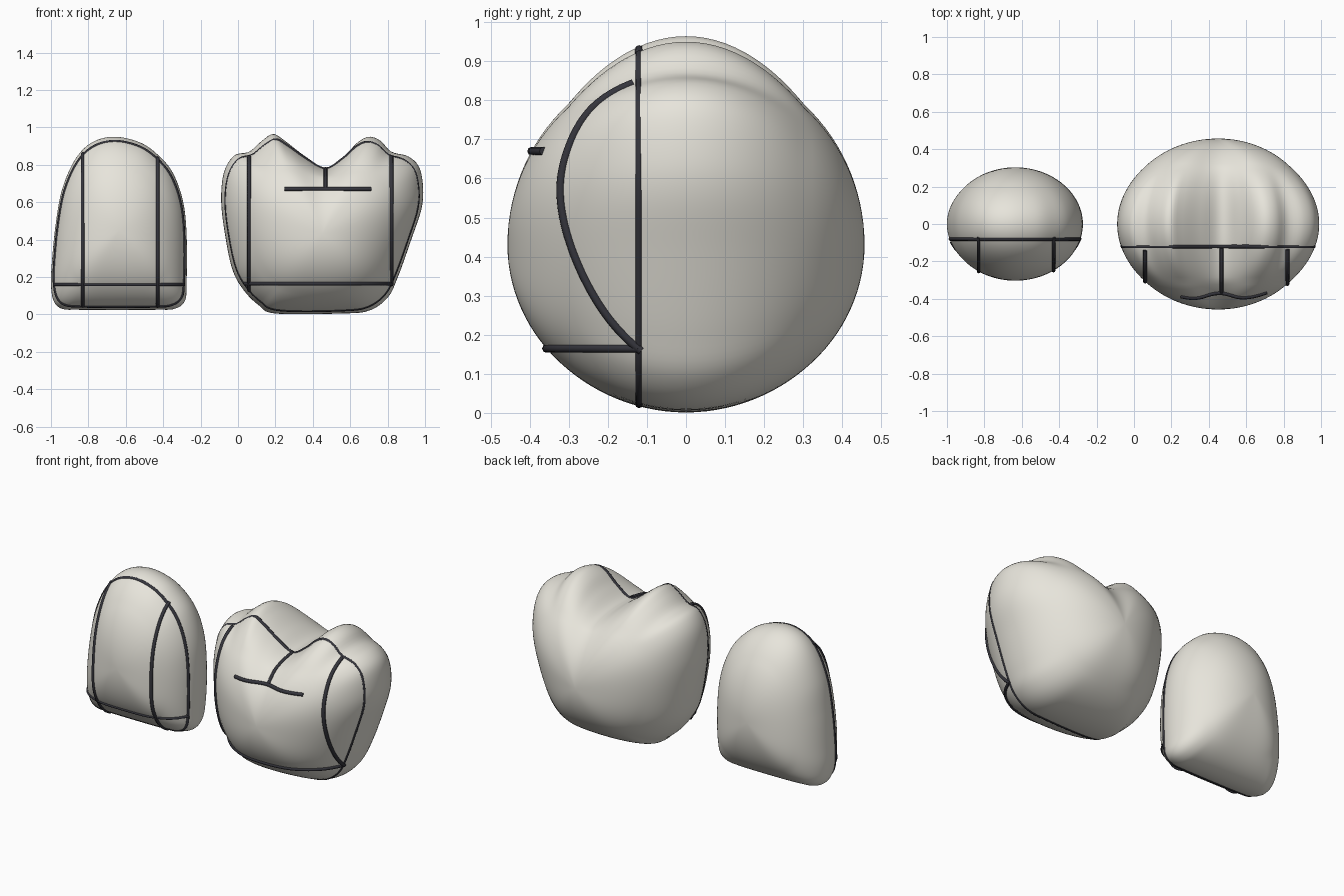
import bpy, bmesh
from math import sin, cos, pi, sqrt
from mathutils import Vector
from mathutils.bvhtree import BVHTree

if "Cube" in bpy.data.objects:
    bpy.data.objects.remove(bpy.data.objects["Cube"])

dark = bpy.data.materials.new("dark_line")
dark.diffuse_color = (0.035, 0.035, 0.045, 1)
dark.use_nodes = True
dark.node_tree.nodes["Principled BSDF"].inputs["Base Color"].default_value = dark.diffuse_color
enamel = bpy.data.materials.new("enamel")
enamel.diffuse_color = (0.8, 0.78, 0.71, 1)
enamel.use_nodes = True
enamel.node_tree.nodes["Principled BSDF"].inputs["Base Color"].default_value = enamel.diffuse_color


def closed_spline(pts, n=180):
    """Catmull-Rom through pts, resampled evenly by length."""
    P = [Vector(p) for p in pts]
    m, dense = len(P), []
    for i in range(m):
        a, b, c, d = P[i - 1], P[i], P[(i + 1) % m], P[(i + 2) % m]
        for k in range(12):
            t = k / 12
            dense.append(0.5 * (2 * b + (c - a) * t + (2 * a - 5 * b + 4 * c - d) * t * t
                                + (3 * b - a - 3 * c + d) * t ** 3))
    dense.append(dense[0])
    acc = [0]
    for p, q in zip(dense, dense[1:]):
        acc.append(acc[-1] + (q - p).length)
    out, j = [], 0
    for i in range(n):
        s = acc[-1] * i / n
        while acc[j + 1] < s:
            j += 1
        out.append(dense[j].lerp(dense[j + 1], (s - acc[j]) / max(acc[j + 1] - acc[j], 1e-9)))
    return out


def smooth_loop(loop, passes):
    for _ in range(passes):
        loop = [(loop[i - 1] + loop[i] * 2 + loop[(i + 1) % len(loop)]) / 4 for i in range(len(loop))]
    return loop


def tube(name, pts, radius, cyclic=False):
    cu = bpy.data.curves.new(name, 'CURVE')
    cu.dimensions = '3D'
    cu.bevel_depth, cu.bevel_resolution, cu.use_fill_caps = radius, 2, True
    sp = cu.splines.new('POLY')
    sp.points.add(len(pts) - 1)
    for p, co in zip(sp.points, pts):
        p.co = (*co, 1)
    sp.use_cyclic_u = cyclic
    ob = bpy.data.objects.new(name, cu)
    bpy.context.collection.objects.link(ob)
    cu.materials.append(dark)


def tooth(name, pts, centre, depth, seam_y, strokes):
    c = Vector(centre)
    outer = closed_spline(pts)
    soft = smooth_loop(outer, 90)

    def ring(y):
        r = sqrt(max(0, 1 - (y / depth) ** 2))
        w = min(1, (1 - r) * 4)
        return [Vector((q.x, y, q.y)) for q in
                (c + (o.lerp(s, w) - c) * r for o, s in zip(outer, soft))]

    # body: outline rings shrinking towards front and back poles
    bm = bmesh.new()
    R, n = 56, len(outer)
    rings = [[bm.verts.new(p) for p in ring(-depth * cos(pi * k / R))] for k in range(1, R)]
    for a, b in zip(rings, rings[1:]):
        for i in range(n):
            bm.faces.new((a[i], a[(i + 1) % n], b[(i + 1) % n], b[i]))
    for rg, y in ((rings[0], -depth), (rings[-1], depth)):
        pole = bm.verts.new((c.x, y, c.y))
        for i in range(n):
            bm.faces.new((rg[i], rg[(i + 1) % n], pole))
    bmesh.ops.recalc_face_normals(bm, faces=bm.faces)
    for f in bm.faces:
        f.smooth = True
    tree = BVHTree.FromBMesh(bm)
    me = bpy.data.meshes.new(name)
    bm.to_mesh(me)
    bm.free()
    me.materials.append(enamel)
    bpy.context.collection.objects.link(bpy.data.objects.new(name, me))

    # seam around the front half
    seam = [Vector((p.x + (c.x - p.x) * .015, p.y, p.z + (c.y - p.z) * .015)) for p in ring(seam_y)]
    tube(name + "_seam", seam, 0.011, True)

    # straight lines projected onto the front face
    for label, a, b, rad in strokes:
        line = []
        for k in range(61):
            q = Vector(a).lerp(Vector(b), k / 60)
            hit = tree.ray_cast(Vector((q.x, -2, q.y)), Vector((0, 1, 0)))[0]
            if hit and hit.y < seam_y + 0.01:
                line.append(hit)
        tube(name + "_" + label, line, rad)


tooth("molar", [
    (-.09, .61), (-.075, .76), (-.02, .85), (.06, .87), (.13, .93), (.19, .965), (.255, .925),
    (.36, .845), (.47, .785), (.57, .85), (.64, .92), (.70, .95), (.76, .93), (.82, .87),
    (.91, .845), (.97, .785), (.99, .67), (.98, .56), (.93, .41), (.855, .20), (.80, .09),
    (.70, .02), (.55, .005), (.2, .005), (.11, .05), (.03, .13), (-.03, .24), (-.07, .43)],
    (.45, .43), .457, -.12, [
    ("left_line", (.06, .03), (.06, .87), .011),
    ("right_line", (.82, .08), (.82, .87), .011),
    ("base_line", (-.02, .165), (.85, .165), .011),
    ("fissure", (.25, .67), (.71, .67), .011),
    ("fissure_stem", (.468, .67), (.468, .785), .010)])

tooth("incisor", [
    (-1, .16), (-.985, .07), (-.94, .03), (-.845, .025), (-.445, .025), (-.34, .03), (-.285, .07),
    (-.275, .16), (-.275, .43), (-.295, .61), (-.35, .76), (-.43, .855), (-.525, .92), (-.66, .95),
    (-.78, .92), (-.87, .83), (-.94, .67), (-.975, .48), (-.995, .28)],
    (-.635, .45), .303, -.08, [
    ("left_line", (-.83, .03), (-.83, .86), .010),
    ("right_line", (-.43, .03), (-.43, .85), .010),
    ("base_line", (-.99, .16), (-.28, .16), .008)])
